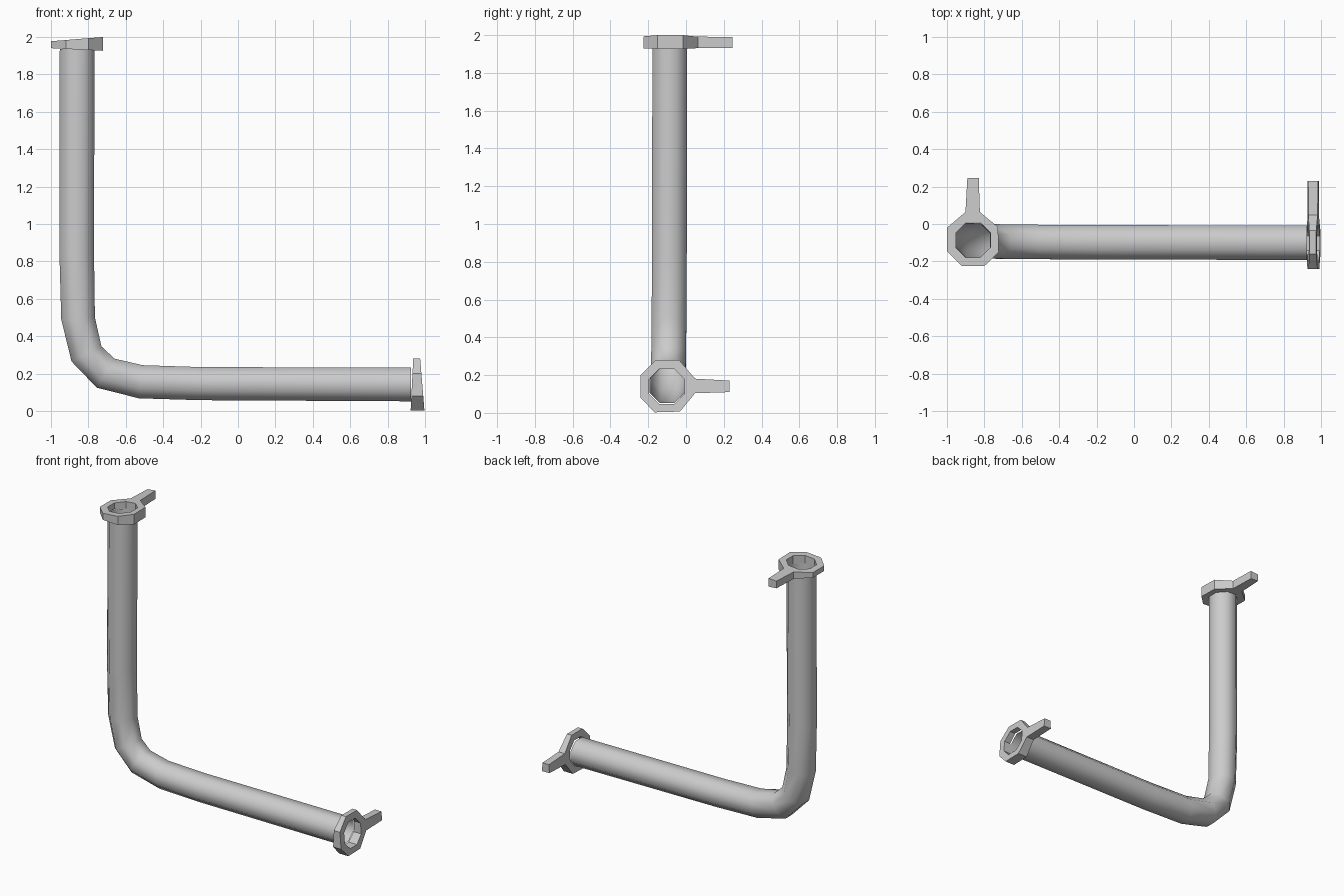
import bpy, bmesh, math
from mathutils import Vector

if "Cube" in bpy.data.objects:
    bpy.data.objects.remove(bpy.data.objects["Cube"])


def make_object(name, bm, smooth=False):
    bmesh.ops.recalc_face_normals(bm, faces=bm.faces)
    mesh = bpy.data.meshes.new(name)
    bm.to_mesh(mesh)
    bm.free()
    for p in mesh.polygons:
        p.use_smooth = smooth
    ob = bpy.data.objects.new(name, mesh)
    bpy.context.collection.objects.link(ob)
    return ob


def octagon(half):
    r = half / math.cos(math.pi / 8)
    return [(r * math.cos(math.pi * (i + .5) / 4), r * math.sin(math.pi * (i + .5) / 4))
            for i in range(8)]


# Bent open pipe: each section is (outer x, z, inner x, z) in the side plane
sections = [(-.953, 1.935, -.767, 1.935), (-.955, .85, -.77, .85), (-.945, .49, -.765, .50),
            (-.89, .265, -.73, .345), (-.755, .125, -.66, .28), (-.53, .068, -.51, .245),
            (-.20, .058, -.20, .235), (.925, .052, .925, .232)]
bm = bmesh.new()
rings = []
for i, (ox, oz, ix, iz) in enumerate(sections):
    a, b = Vector((ox, 0, oz)), Vector((ix, 0, iz))
    yc = -.086 - .014 * i / (len(sections) - 1)
    mid, axis = (a + b) / 2, (b - a).normalized()
    half = (b - a).length / 2
    rings.append([bm.verts.new(mid + axis * (u * half / .092) + Vector((0, yc + v, 0)))
                  for u, v in octagon(.092)])
for r0, r1 in zip(rings, rings[1:]):
    for k in range(8):
        bm.faces.new((r0[k], r0[k - 1], r1[k - 1], r1[k]))
make_object("pipe", bm, smooth=True)

# Wedge-shaped octagonal collar with a tapered handle
outline = [(.133, -.016), (.036, .064), (-.041, .064), (-.14, -.02),
           (-.14, -.145), (-.06, -.225), (.06, -.225), (.137, -.15)]
handle_tip = [(.03, .245), (-.031, .245)]


def collar(name, place):
    bm = bmesh.new()
    hole = [(u, v - .086) for u, v in octagon(.093)]

    def layer(points, top):
        out = []
        for u, v in points:
            t = (u + .14) / .28
            h = 1.977 + .023 * t if top else 1.94 - .014 * t
            out.append(bm.verts.new(place(u, v, h)))
        return out

    lo, hi = layer(outline, False), layer(outline, True)
    lo_h, hi_h = layer(hole, False), layer(hole, True)
    lo_t, hi_t = layer(handle_tip, False), layer(handle_tip, True)
    for k in range(8):
        n = (k + 1) % 8
        bm.faces.new((hi[k], hi[n], hi_h[n], hi_h[k]))
        bm.faces.new((lo[n], lo[k], lo_h[k], lo_h[n]))
        bm.faces.new((lo_h[n], lo_h[k], hi_h[k], hi_h[n]))
        if k != 1:
            bm.faces.new((lo[k], lo[n], hi[n], hi[k]))
    # handle grows from the open outline edge
    bm.faces.new((hi[1], hi_t[0], hi_t[1], hi[2]))
    bm.faces.new((lo[2], lo_t[1], lo_t[0], lo[1]))
    bm.faces.new((lo[1], lo_t[0], hi_t[0], hi[1]))
    bm.faces.new((lo_t[1], lo[2], hi[2], hi_t[1]))
    bm.faces.new((lo_t[0], lo_t[1], hi_t[1], hi_t[0]))
    make_object(name, bm)


collar("top_collar", lambda u, v, h: (u - .86, v, h))
collar("end_collar", lambda u, v, h: (h - 1.003, v - .016, .14 - u))
